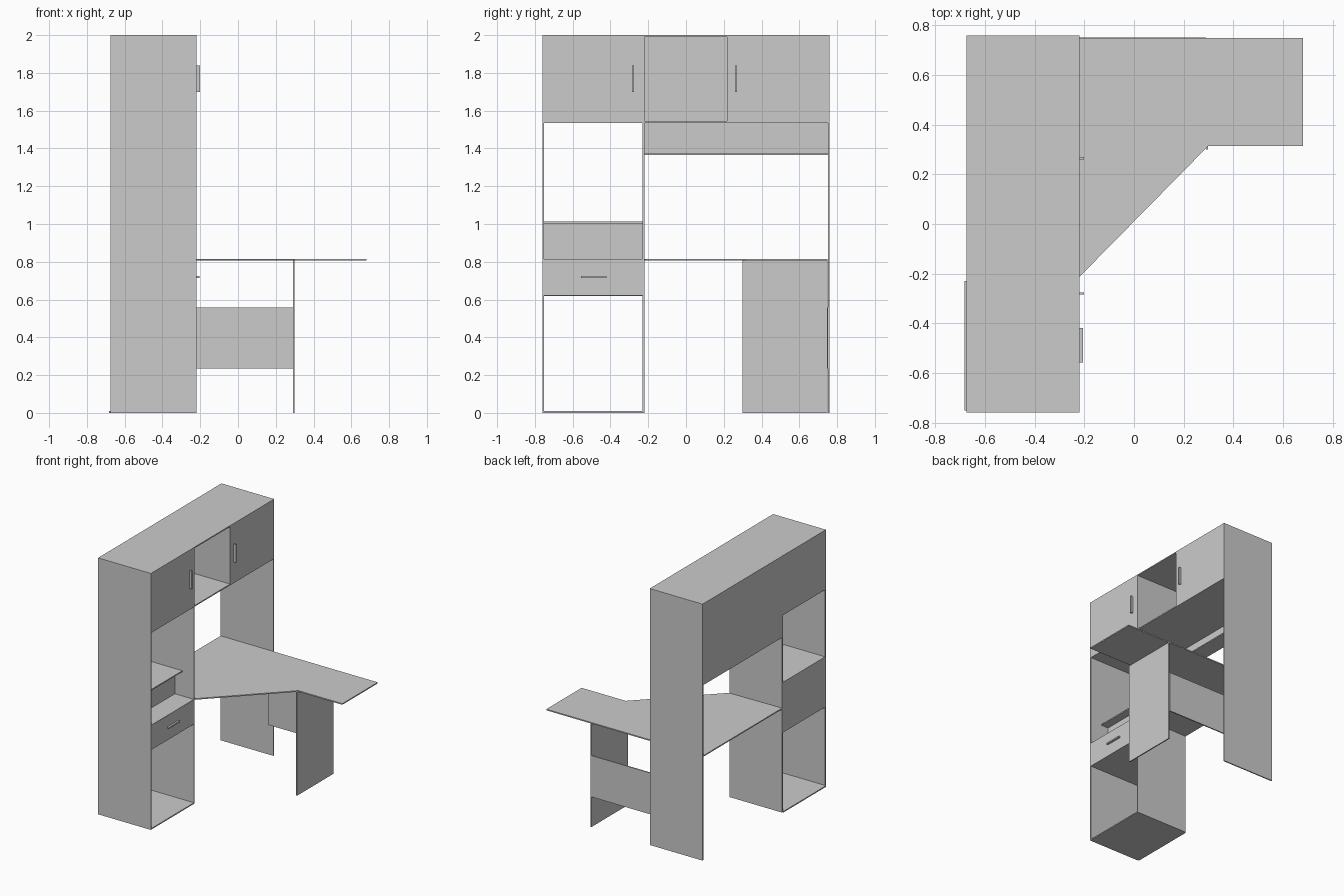
import bpy, bmesh

if "Cube" in bpy.data.objects:
    bpy.data.objects.remove(bpy.data.objects["Cube"])

T = 0.009                      # board thickness
XB, XF = -0.675, -0.22         # cabinet back and front


def prism(name, outline, z0, z1):
    """Closed solid from a plan outline raised from z0 to z1."""
    bm = bmesh.new()
    face = bm.faces.new([bm.verts.new((x, y, z0)) for x, y in outline])
    top = bmesh.ops.extrude_face_region(bm, geom=[face])["geom"]
    bmesh.ops.translate(bm, vec=(0, 0, z1 - z0),
                        verts=[v for v in top if isinstance(v, bmesh.types.BMVert)])
    bmesh.ops.recalc_face_normals(bm, faces=bm.faces)
    mesh = bpy.data.meshes.new(name)
    bm.to_mesh(mesh)
    bm.free()
    obj = bpy.data.objects.new(name, mesh)
    bpy.context.collection.objects.link(obj)
    return obj


def board(name, x0, x1, y0, y1, z0, z1):
    return prism(name, [(x0, y0), (x1, y0), (x1, y1), (x0, y1)], z0, z1)


# Upright panels of the tall cabinet
board("left_side_panel", XB, XF, -0.76, -0.76 + T, 0, 2)
board("right_side_panel", XB, XF, 0.76 - T, 0.76, 0, 2)
board("middle_upright", XB, XF, -0.229, -0.22, 0, 1.54)

# Overhead cabinet
L, R = -0.76 + T, 0.76 - T
board("cabinet_top", XB, XF, L, R, 2 - T, 2)
board("cabinet_floor", XB, XF, L, R, 1.535, 1.535 + T)
board("cabinet_back", XB, XB + T, L, R, 1.535 + T, 2 - T)
for side, y in (("left", -0.229), ("right", 0.217)):
    board(side + "_divider", XB + T, XF, y, y + T, 1.535 + T, 2 - T)
for side, y0, y1, hy in (("left", -0.76, -0.22, -0.28), ("right", 0.217, 0.76, 0.265)):
    board(side + "_door", XF - T, XF + 0.0005, y0, y1, 1.535, 2)
    board(side + "_door_handle", XF, -0.201, hy - 0.005, hy + 0.005, 1.70, 1.84)

# Shallow ledge with its back panel above the desk
board("ledge_back", XB, XB + T, -0.22, R, 1.365, 1.535)
board("ledge_shelf", XB + T, XB + 0.13, -0.22, R, 1.365, 1.365 + T)

# Shelf column on the left
cl, cr = L, -0.229
board("column_floor", -0.682, XF, cl, cr, 0, T)
board("column_shelf", XB, -0.32, cl, cr, 1.003, 1.003 + T)
board("niche_back", -0.384 - T, -0.384, cl, cr, 0.815, 1.003)
board("column_back", XB, XB + T, cl, cr, 0.62, 1.003)
board("drawer_top_shelf", XB + T, XF, cl, cr, 0.806, 0.815)
board("drawer_bottom", XB + T, XF - T, cl, cr, 0.622, 0.622 + T)
board("drawer_front", XF - T, XF + 0.0005, -0.76, -0.22, 0.622, 0.811)
board("drawer_handle", XF, -0.205, -0.557, -0.42, 0.715, 0.726)

# Corner desk top with a slanted front edge
prism("desk_top", [(XB, 0.75), (XB, -0.22), (-0.22, -0.213), (0.30, 0.315),
                   (0.68, 0.315), (0.68, 0.75)], 0.806, 0.815)

# Desk leg and the rear bracing panel
board("desk_leg", 0.29, 0.299, 0.30, 0.75, 0, 0.806)
board("bracing_panel", -0.26, 0.29, 0.742, 0.751, 0.235, 0.557)
